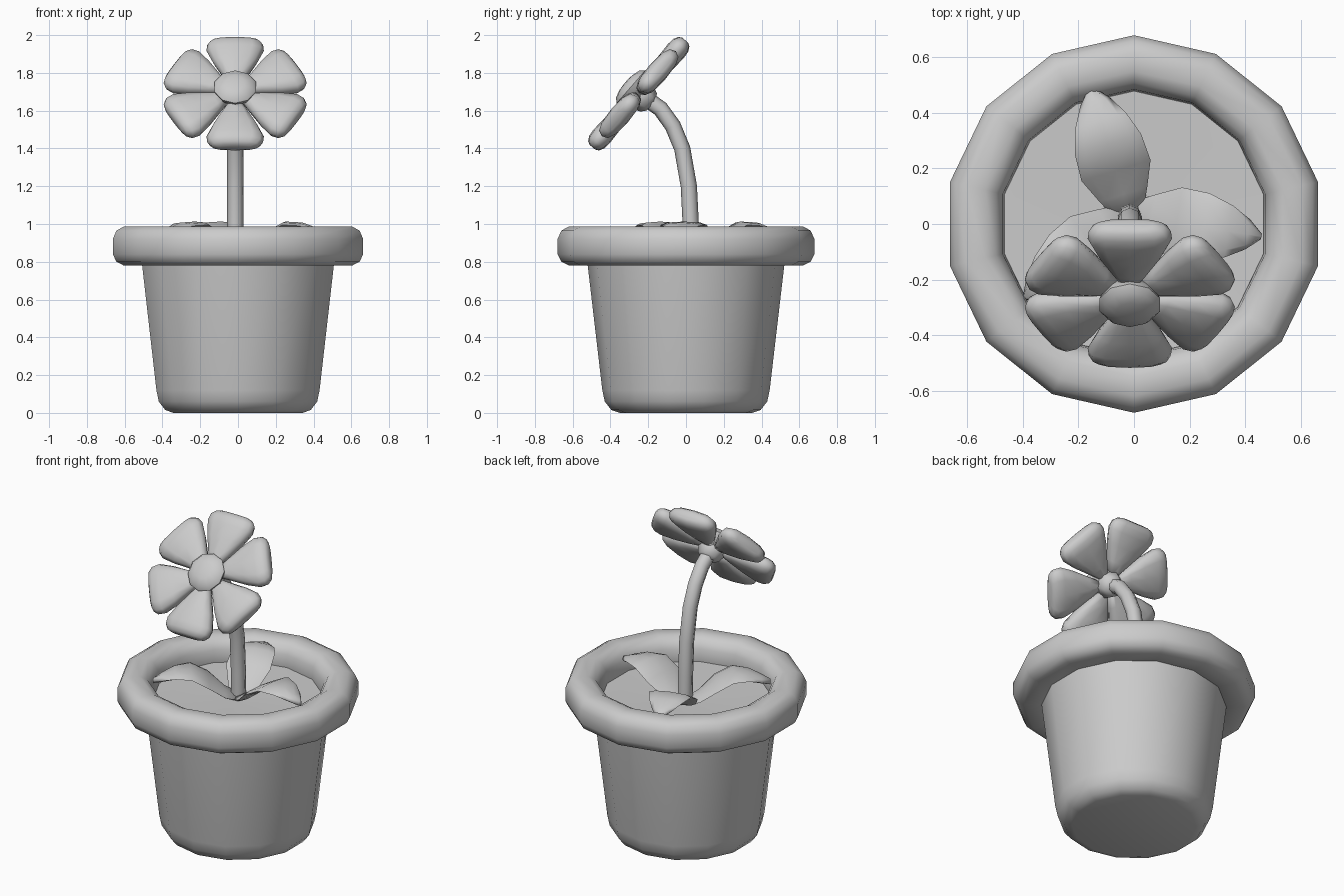
import bpy, bmesh
from math import radians, cos, sin, pi, copysign
from mathutils import Vector, Matrix

cube = bpy.data.objects.get("Cube")
if cube:
    bpy.data.objects.remove(cube, do_unlink=True)

GREY = (0.6, 0.6, 0.6, 1.0)
clay = bpy.data.materials.new("light_grey")
clay.use_nodes = True
clay.diffuse_color = GREY
clay.node_tree.nodes["Principled BSDF"].inputs["Base Color"].default_value = GREY


def finish(name, bm, angle=60):
    bmesh.ops.remove_doubles(bm, verts=bm.verts, dist=0.0005)
    bmesh.ops.recalc_face_normals(bm, faces=bm.faces)
    mesh = bpy.data.meshes.new(name)
    bm.to_mesh(mesh)
    bm.free()
    mesh.materials.append(clay)
    obj = bpy.data.objects.new(name, mesh)
    bpy.context.collection.objects.link(obj)
    bpy.ops.object.select_all(action='DESELECT')
    obj.select_set(True)
    bpy.context.view_layer.objects.active = obj
    bpy.ops.object.shade_smooth_by_angle(angle=radians(angle))
    return obj


def skin(bm, rings, closed=False):
    """Bridge consecutive rings of points, capping the ends unless closed."""
    loops = [[bm.verts.new(p) for p in ring] for ring in rings]
    n = len(loops[0])
    pairs = list(zip(loops, loops[1:]))
    if closed:
        pairs.append((loops[-1], loops[0]))
    for a, b in pairs:
        for i in range(n):
            j = (i + 1) % n
            bm.faces.new((a[i], a[j], b[j], b[i]))
    if not closed:
        bm.faces.new(loops[0])
        bm.faces.new(loops[-1])


def lathe(name, profile, sides, place=Matrix(), closed=False, angle=60):
    bm = bmesh.new()
    turns = [pi / 2 + 2 * pi * i / sides for i in range(sides)]
    skin(bm, [[place @ Vector((r * cos(a), r * sin(a), z)) for a in turns]
              for r, z in profile], closed)
    return finish(name, bm, angle)


def section(centre, side, up, w, t, n=10, power=1.0):
    """Rounded cross-section of half width w and half thickness t."""
    ring = []
    for i in range(n):
        a = 2 * pi * i / n
        c, s = (copysign(abs(v) ** power, v) for v in (cos(a), sin(a)))
        ring.append(centre + side * (w * c) + up * (t * s))
    return ring


# Pot: tapered body, thick rounded rim and soil
SIDES = 14
lathe("pot_body", [(0.35, 0), (0.395, 0.015), (0.43, 0.06), (0.443, 0.12),
                   (0.525, 0.82)], SIDES)
lathe("pot_rim", [(0.49, 0.78), (0.62, 0.78), (0.66, 0.80), (0.68, 0.84),
                  (0.68, 0.92), (0.66, 0.965), (0.62, 0.987), (0.55, 0.987),
                  (0.51, 0.965), (0.485, 0.92), (0.475, 0.80)],
      SIDES, closed=True)
lathe("soil", [(0.49, 0.80), (0.49, 0.845), (0.25, 0.84), (0.03, 0.83)], SIDES)

# Stem: hexagonal tube bending forward to the flower
CX = -0.015
X = Vector((1, 0, 0))
path = [Vector((CX, y, z)) for y, z in
        [(0.03, 0.80), (0.025, 1.0), (0.015, 1.2), (-0.02, 1.4),
         (-0.07, 1.52), (-0.135, 1.61), (-0.22, 1.67)]]
bm = bmesh.new()
rings = []
for i, p in enumerate(path):
    ahead = (path[min(i + 1, len(path) - 1)] - path[max(i - 1, 0)]).normalized()
    rings.append(section(p, X, ahead.cross(X), 0.043, 0.043, n=8))
skin(bm, rings)
finish("stem", bm)

# Leaves: three arching blades round the stem foot
LEAF = [(0.0, 0.83, 0.05), (0.08, 0.865, 0.09), (0.17, 0.94, 0.13),
        (0.27, 0.995, 0.125), (0.36, 0.99, 0.095), (0.43, 0.965, 0.055),
        (0.48, 0.945, 0.01)]
for name, heading in (("back", 107), ("left", -9), ("front", 218)):
    a = radians(heading)
    out, side = Vector((cos(a), sin(a), 0)), Vector((-sin(a), cos(a), 0))
    up = Vector((0, 0, 1))
    foot = Vector((CX, 0.03, 0))
    bm = bmesh.new()
    skin(bm, [section(foot + out * r + up * z, side, up, w, 0.018, n=8)
              for r, z, w in LEAF])
    finish(name + "_leaf", bm, 75)

# Flower: local frame tilted to face forward and up
flower = Matrix.Translation((CX, -0.25, 1.69)) @ Matrix.Rotation(radians(49), 4, 'X')
PETAL = [(0.06, 0.03, 0.03), (0.13, 0.068, 0.042), (0.22, 0.118, 0.052),
         (0.30, 0.152, 0.056), (0.34, 0.148, 0.052), (0.365, 0.125, 0.038),
         (0.375, 0.09, 0.02)]
for k in range(6):
    a = radians(90 + 60 * k)
    out, side = Vector((cos(a), sin(a), 0)), Vector((-sin(a), cos(a), 0))
    up = Vector((0, 0, 1))
    bm = bmesh.new()
    skin(bm, [section(out * r, side, up, w, t, n=12, power=0.75)
              for r, w, t in PETAL])
    bm.transform(flower)
    finish(f"petal_{k + 1}", bm, 75)

# Domed flower centre and the small knob behind it
lathe("flower_centre", [(0.07, -0.02), (0.105, 0.03), (0.115, 0.055),
                        (0.095, 0.078), (0.05, 0.09), (0.015, 0.093)], 10, flower)
lathe("flower_base", [(0.04, -0.09), (0.065, -0.07), (0.085, -0.02),
                      (0.07, 0.02)], 6, flower)
